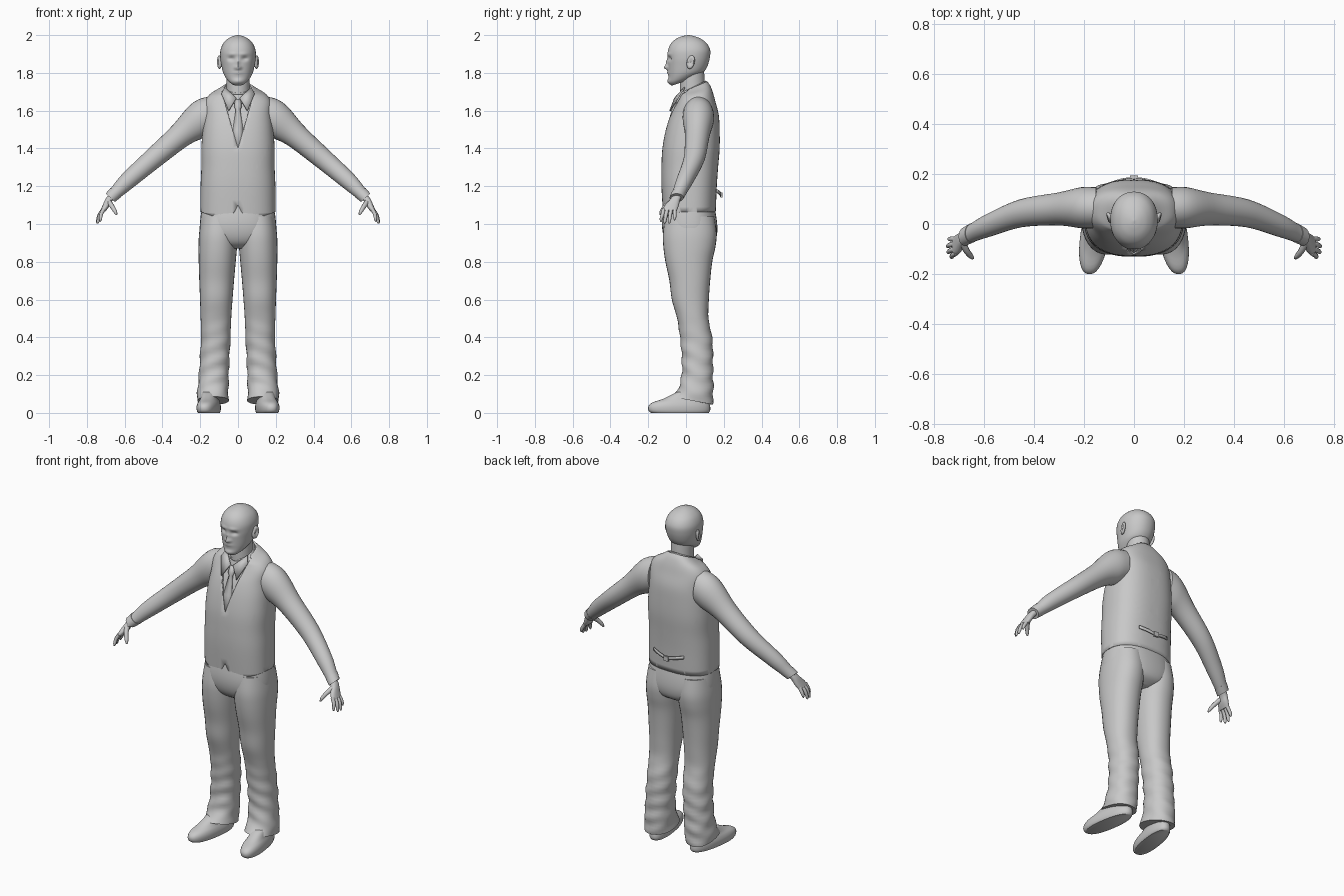
import bpy, bmesh, math
from mathutils import Vector, Matrix

if "Cube" in bpy.data.objects:
    bpy.data.objects.remove(bpy.data.objects["Cube"])

grey = bpy.data.materials.new("plain_grey")
grey.diffuse_color = (0.58, 0.58, 0.58, 1)
grey.use_nodes = True
grey.node_tree.nodes["Principled BSDF"].inputs["Base Color"].default_value = grey.diffuse_color


def finish(name, bm, thick=0.0, angle=40):
    bmesh.ops.recalc_face_normals(bm, faces=bm.faces)
    me = bpy.data.meshes.new(name)
    bm.to_mesh(me)
    bm.free()
    me.materials.append(grey)
    me.shade_smooth()
    me.set_sharp_from_angle(angle=math.radians(angle))
    ob = bpy.data.objects.new(name, me)
    bpy.context.collection.objects.link(ob)
    if thick:
        mod = ob.modifiers.new("thickness", "SOLIDIFY")
        mod.thickness, mod.offset = thick, -1
    return ob


def skin(loops, cap=True):
    """Bridge a row of closed loops into a bmesh."""
    bm = bmesh.new()
    rows = [[bm.verts.new(p) for p in loop] for loop in loops]
    n = len(rows[0])
    for a, b in zip(rows, rows[1:]):
        for i in range(n):
            j = (i + 1) % n
            bm.faces.new((a[i], a[j], b[j], b[i]))
    if cap:
        bm.faces.new(rows[0])
        bm.faces.new(rows[-1])
    return bm


def smooth_rows(rows, sub):
    """Catmull-Rom interpolation of tuples."""
    out = []
    for i in range(len(rows) - 1):
        p0, p1, p2, p3 = (rows[max(i - 1, 0)], rows[i], rows[i + 1],
                          rows[min(i + 2, len(rows) - 1)])
        for k in range(sub):
            t = k / sub
            out.append([0.5 * (2 * b + (c - a) * t + (2 * a - 5 * b + 4 * c - d) * t * t
                               + (3 * b - a - 3 * c + d) * t ** 3)
                        for a, b, c, d in zip(p0, p1, p2, p3)])
    return out + [list(rows[-1])]


def loft(rings, n=32, sub=4, cap=True, e=2.0, fn=None, s=1):
    """Rings: centre x, y, z, radii u, v, tilt of v in z, roll of u in degrees."""
    loops = []
    for cx, cy, cz, ru, rv, tilt, roll in smooth_rows(rings, sub):
        a, loop = math.radians(roll), []
        for i in range(n):
            t = 2 * math.pi * i / n
            c, d = math.cos(t), math.sin(t)
            u = ru * math.copysign(abs(c) ** (2 / e), c)
            v = rv * math.copysign(abs(d) ** (2 / e), d)
            p = Vector((cx + u * math.cos(a), cy + v, cz + u * math.sin(a) + v * tilt))
            if fn:
                p = fn(p)
            loop.append((p.x * s, p.y, p.z))
        loops.append(loop)
    return skin(loops, cap)


def tube(pts, s=1, n=10):
    """Round tube through points (x, y, z, radius)."""
    rows = smooth_rows(pts, 3)
    loops = []
    for i, r in enumerate(rows):
        d = Vector(rows[min(i + 1, len(rows) - 1)][:3]) - Vector(rows[max(i - 1, 0)][:3])
        q = d.to_track_quat('Z', 'Y')
        ring = [Vector(r[:3]) + q @ Vector((r[3] * math.cos(k * math.tau / n),
                                            r[3] * math.sin(k * math.tau / n), 0)) for k in range(n)]
        loops.append([(p.x * s, p.y, p.z) for p in ring])
    return skin(loops)


def upright(rows, inset=0.0):
    """Rows: z, front y, back y, half width, tilt -> ring tuples."""
    return [(0, (f + b) / 2, z, w - inset, (b - f) / 2 - inset, t, 0) for z, f, b, w, t in rows]


# Head with face relief
BUMPS = [(0, 1.828, .014, .011, -.020), (0, 1.85, .009, .022, -.011), (.035, 1.875, .017, .011, .012),
         (.03, 1.900, .025, .009, -.005), (0, 1.797, .024, .013, -.008), (0, 1.790, .022, .004, .006),
         (0, 1.756, .026, .013, -.008), (.014, 1.826, .006, .006, -.006)]


def face(p):
    if p.y < 0:
        k = min(1, -p.y / .05)
        p.y += k * sum(h * math.exp(-((abs(p.x) - x) / sx) ** 2 - ((p.z - z) / sz) ** 2)
                       for x, z, sx, sz, h in BUMPS)
    return p


head = upright([(1.755, -.075, .055, .040, .35), (1.775, -.09, .09, .062, .3), (1.80, -.092, .102, .078, .15),
                (1.84, -.095, .115, .088, 0), (1.88, -.097, .126, .094, 0), (1.92, -.095, .128, .093, 0),
                (1.955, -.08, .111, .079, 0), (1.98, -.053, .08, .055, 0), (1.994, -.02, .046, .028, 0),
                (2.0, .01, .016, .003, 0)])
finish("head", loft(head, 72, 7, e=2.15, fn=face), angle=60)
finish("neck", loft(upright([(1.62, -.03, .10, .07, .3), (1.70, -.033, .10, .062, .3),
                             (1.82, -.03, .095, .062, .1)])))

# Ears: flattened balls with a hollow
for s, side in ((1, "left"), (-1, "right")):
    bm = bmesh.new()
    bmesh.ops.create_uvsphere(bm, u_segments=24, v_segments=16, radius=1)
    for v in bm.verts:
        r = math.hypot(v.co.y, v.co.z)
        if v.co.x > 0 and r < .7:
            v.co.x -= .9 * (1 - r / .7)
        v.co = Vector(((.098 + .012 * v.co.x + .006 * v.co.y) * s,
                       .025 + .021 * v.co.y + .006 * v.co.z, 1.857 + .036 * v.co.z))
    finish(side + "_ear", bm)

# Shirt body and waistcoat share one profile
BODY = [(0.99, -.117, .148, .195, 0), (1.06, -.122, .157, .199, 0), (1.2, -.13, .163, .198, 0),
        (1.3, -.13, .17, .194, 0), (1.4, -.125, .178, .194, 0), (1.5, -.107, .178, .187, 0),
        (1.58, -.082, .173, .178, 0), (1.645, -.052, .155, .176, .05), (1.685, -.038, .142, .15, .15),
        (1.708, -.042, .128, .105, .3), (1.722, -.045, .112, .075, .42)]
finish("shirt_body", loft(upright([r for r in BODY if r[0] > 1.1], .013), 48, e=2.5))

bm = loft(upright(BODY), 64, 4, cap=False, e=2.5)


def cut(co, no):
    bmesh.ops.bisect_plane(bm, geom=bm.verts[:] + bm.edges[:] + bm.faces[:], dist=1e-5,
                           plane_co=co, plane_no=no)


for m in (1, -1):
    cut((0, 0, 1.40), (-3.5 * m, 0, 1))
    cut((0, 0, 1.10), (1.9 * m, 0, 1))
    cut((0, 0, 0.995), (-.35 * m, 0, 1))
cut((0, 0, 1.063), (0, 0, 1))
gone = []
for f in bm.faces:
    c = f.calc_center_median()
    x = abs(c.x)
    front = c.y < 0.01
    if (front and (c.z > 1.40 + 3.5 * x or c.z < 1.10 - 1.9 * x or c.z < .995 + .35 * x)
            or not front and c.z < 1.063):
        gone.append(f)
bmesh.ops.delete(bm, geom=gone, context='FACES')
finish("waistcoat", bm, .012)

# Collar band, collar flaps and tie
finish("collar", loft(upright([(1.675, -.055, .118, .086, .42), (1.70, -.05, .112, .078, .5),
                               (1.722, -.043, .106, .068, .5)]), 40, cap=False), .008)
for s, side in ((1, "left"), (-1, "right")):
    bm = bmesh.new()
    bm.faces.new([bm.verts.new((x * s, y, z)) for x, y, z in
                  ((.07, -.01, 1.725), (.010, -.062, 1.668), (.05, -.088, 1.60), (.088, -.035, 1.69))])
    bmesh.ops.triangulate(bm, faces=bm.faces)
    finish(side + "_collar_flap", bm, .008)
bm = bmesh.new()
rows = [[bm.verts.new((k * w, y + abs(k) * .006, z)) for k in (-1, 0, 1)] for z, y, w in
        ((1.66, -.058, .015), (1.62, -.073, .02), (1.605, -.075, .012), (1.5, -.106, .027), (1.39, -.124, .03))]
for a, b in zip(rows, rows[1:]):
    for i in (0, 1):
        bm.faces.new((a[i], a[i + 1], b[i + 1], b[i]))
finish("tie", bm, .008)

# Back strap with buckle
bm = bmesh.new()
rows = []
for i in range(13):
    k = i / 6 - 1
    y, z = .165 + .022 * (1 - k * k), 1.153 + .022 * abs(k)
    rows.append([bm.verts.new((.10 * k, y, z + h)) for h in (-.009, .009)])
for a, b in zip(rows, rows[1:]):
    bm.faces.new((a[0], b[0], b[1], a[1]))
finish("back_strap", bm, .006)
bm = bmesh.new()
bmesh.ops.create_cube(bm, size=1, matrix=Matrix.Translation((0, .188, 1.153)) @ Matrix.Diagonal((.03, .01, .028, 1)))
finish("strap_buckle", bm)

# Trouser seat
finish("trouser_seat", loft(upright([(.87, -.06, .10, .06, 0), (.90, -.10, .148, .15, 0), (.95, -.122, .165, .198, 0),
                                     (1.02, -.127, .163, .2, 0), (1.12, -.112, .145, .185, 0)]), 40, e=2.4))


def folds(p):
    k = max(0, min(1, (.55 - p.z) / .3))
    p.y += k * .004 * math.sin(p.z * 75 + p.x * 25)
    p.x += k * .003 * math.sin(p.z * 60 + p.y * 30)
    return p


def splay(p):
    p.x += .15 - .14 * p.y
    return p


LEG = [(.10, .02, 1.04, .094, .13), (.104, .02, .95, .102, .142), (.107, .018, .88, .102, .138),
       (.11, .015, .8, .098, .124), (.113, .02, .7, .092, .108), (.115, .023, .6, .086, .098),
       (.117, .036, .5, .081, .083), (.118, .053, .4, .078, .085), (.123, .06, .3, .078, .083),
       (.128, .06, .2, .079, .083), (.133, .05, .12, .082, .095), (.134, .033, .065, .083, .108)]
ARM = [(.15, .065, 1.575, .10, .082, 0, 88), (.21, .065, 1.55, .098, .082, 0, 75),
       (.30, .06, 1.473, .068, .066, 0, 50), (.45, .043, 1.345, .055, .056, 0, 48),
       (.58, -.005, 1.232, .046, .046, 0, 46), (.64, -.032, 1.173, .036, .038, 0, 44),
       (.672, -.048, 1.143, .030, .034, 0, 42)]
PALM = [(.66, -.043, 1.155, .019, .024, 0, 30), (.685, -.06, 1.125, .018, .028, 0, 25),
        (.70, -.077, 1.095, .017, .038, 0, 20), (.715, -.088, 1.07, .013, .039, 0, 18)]
# Fingers: knuckle y, tip x, y, z
FINGERS = [(-.117, .728, -.132, 1.012), (-.099, .741, -.112, 1.002), (-.079, .744, -.088, 1.003),
           (-.060, .737, -.060, 1.020)]

for s, side in ((1, "left"), (-1, "right")):
    # Trouser leg and shoe
    finish(side + "_trouser_leg", loft([(*r, -.2 if r[2] < .1 else 0, 0) for r in LEG], 32, 5,
                                       e=2.2, fn=folds, s=s), angle=60)
    finish(side + "_shoe", loft([(0, (f + b) / 2, z, w, (b - f) / 2, 0, 0) for z, f, b, w in
                                 ((0, -.185, .12, .052), (.012, -.198, .128, .057), (.035, -.199, .128, .058),
                                  (.055, -.178, .122, .053), (.075, -.12, .112, .045), (.11, -.05, .10, .04))],
                                32, 3, e=2.3, fn=splay, s=s), angle=50)
    # Sleeve, cuff and hand
    finish(side + "_sleeve", loft(ARM, 28, 5, s=s))
    finish(side + "_cuff", loft([(.648, -.036, 1.166, .037, .039, 0, 43), (.676, -.05, 1.139, .033, .037, 0, 42)],
                                28, 2, s=s))
    finish(side + "_palm", loft(PALM, 20, 4, e=2.4, s=s))
    for i, (ky, x, y, z) in enumerate(FINGERS):
        finish(f"{side}_finger_{i + 1}", tube([(.71, ky, 1.08, .0105), ((.722 + x) / 2, (ky + y) / 2, 1.05, .010),
                                               (x, y, z + .012, .008), (x + .002, y, z, .003)], s))
    finish(side + "_thumb", tube([(.685, -.075, 1.118, .015), (.668, -.108, 1.095, .0125),
                                  (.650, -.130, 1.065, .010), (.643, -.137, 1.048, .004)], s))
